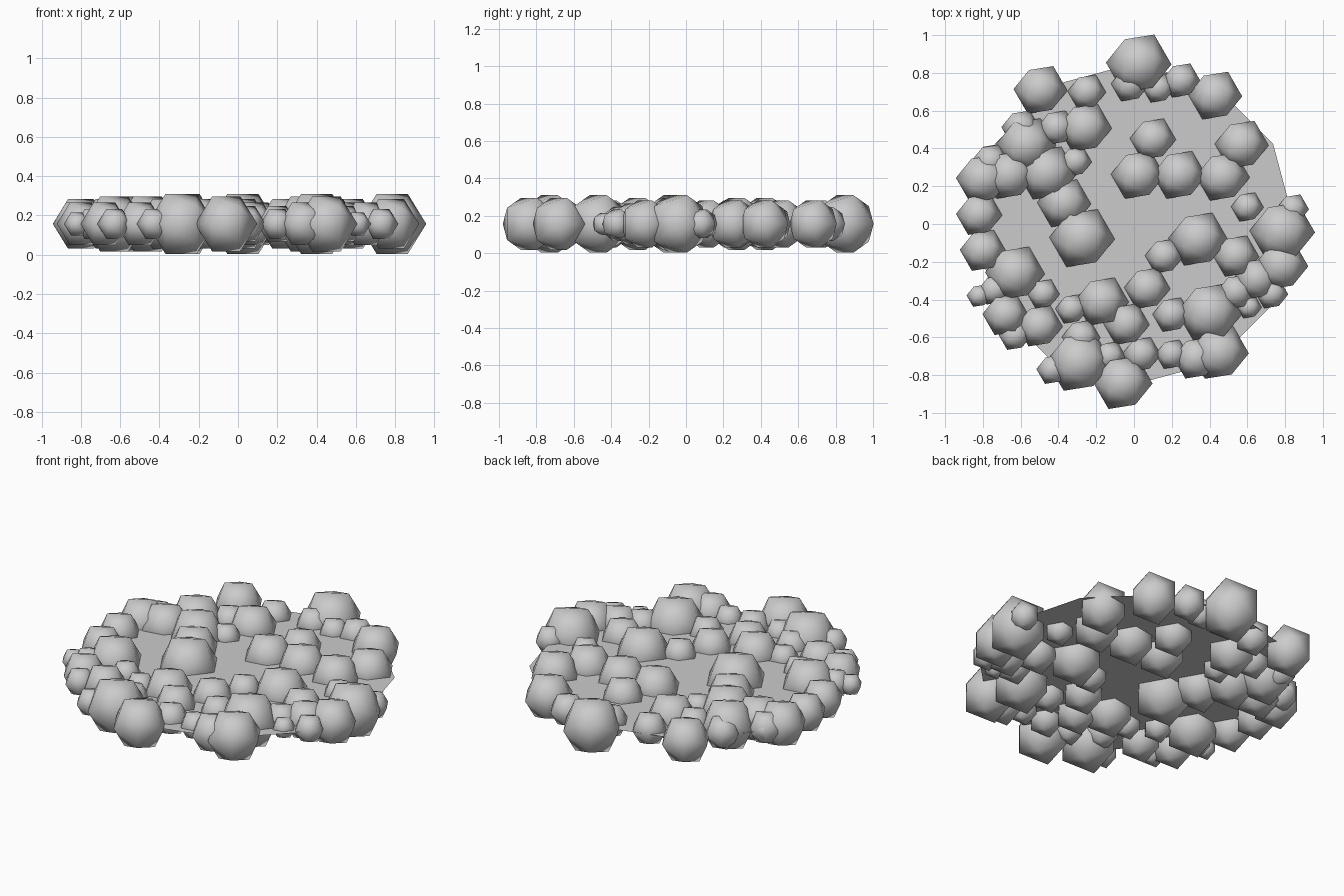
import bpy, bmesh, math
from mathutils import Vector

if "Cube" in bpy.data.objects:
    bpy.data.objects.remove(bpy.data.objects["Cube"])

MID = 0.157   # height of the plate and of every lump centre

# base plate: thin twelve-sided disc
bpy.ops.mesh.primitive_circle_add(vertices=12, radius=0.85, fill_type='NGON',
                                  location=(0, 0, MID), rotation=(0, 0, math.radians(30)))
bpy.context.object.name = "base_plate"

# lump centres on the plate, grouped by half-width
LUMPS = {
    0.17: [(.025, .85), (-.275, -.075), (-.29, -.73), (.785, -.04), (.40, -.47)],
    0.155: [(-.57, .42), (-.46, .27), (-.63, -.26), (-.06, -.84), (.34, -.08), (.45, -.68)],
    0.14: [(.43, .68), (-.495, .71), (-.26, .51), (-.80, .24), (-.66, .26), (-.37, .11),
           (-.17, -.41), (.78, -.22), (.57, .42), (.47, .25), (.24, .26), (.02, .26)],
    0.12: [(-.82, .05), (-.80, -.14), (-.68, -.48), (-.50, -.54), (-.04, -.53), (.07, -.34),
           (.33, -.71), (.54, -.17), (.65, -.29), (.10, .45)],
    0.10: [(-.02, .74), (.25, .76), (-.25, .70), (-.60, .51), (-.41, .51), (-.76, .33),
           (-.28, -.60), (.04, -.69), (.16, -.17), (.20, -.48), (.54, -.36)],
    0.085: [(.13, .72), (-.31, .33), (-.74, -.35), (-.48, -.37), (-.63, -.59), (-.33, -.45),
            (-.43, -.77), (-.13, -.70), (.20, -.69), (.73, -.37), (.84, .08), (.60, .09)],
    0.065: [(-.77, .36), (-.82, -.38), (.61, -.44)],
}

# one shared lump shape: icosahedron resting on an edge, turned about z
A, B = 0.526, 0.851
pts = []
for s in (-1, 1):
    for t in (-1, 1):
        pts += [(s * A, 0, t * B), (s * B, t * A, 0), (0, s * B, t * A)]
bm = bmesh.new()
for p in pts:
    v = Vector(p)
    c, n = math.cos(math.radians(30)), math.sin(math.radians(30))
    bm.verts.new((v.x * c - v.y * n, v.x * n + v.y * c, v.z))
bmesh.ops.convex_hull(bm, input=bm.verts)
bmesh.ops.recalc_face_normals(bm, faces=bm.faces)
for f in bm.faces:
    f.smooth = True
lump_mesh = bpy.data.meshes.new("lump")
bm.to_mesh(lump_mesh)
bm.free()

# scatter the lumps
for size, spots in LUMPS.items():
    for x, y in spots:
        ob = bpy.data.objects.new("lump", lump_mesh)
        ob.location = (x, y, MID)
        ob.scale = (size * 1.02, size * 1.02, size * 1.06)
        bpy.context.collection.objects.link(ob)
